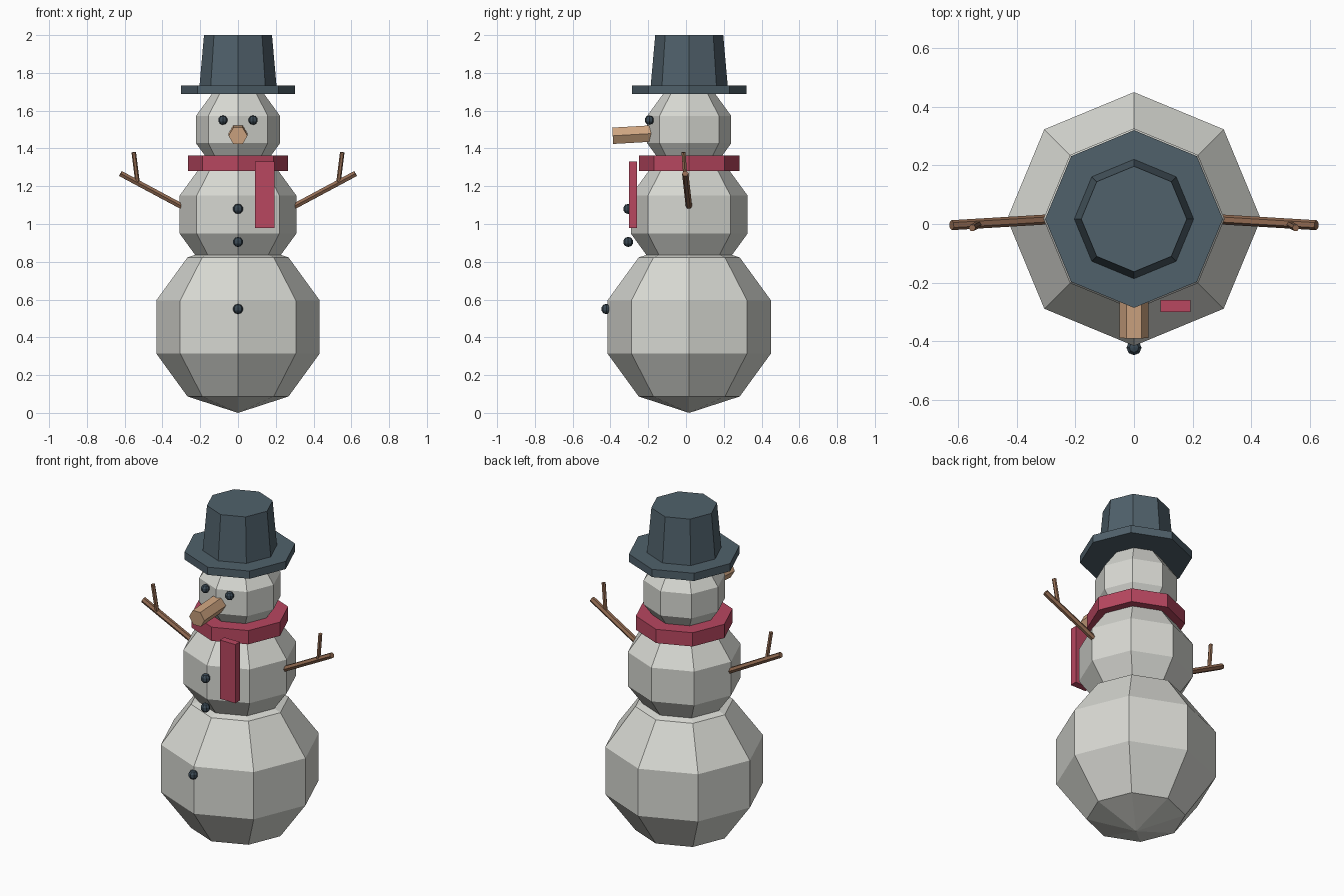
import bpy
import bmesh
from mathutils import Matrix, Vector

cube = bpy.data.objects.get("Cube")
if cube:
    bpy.data.objects.remove(cube, do_unlink=True)

AXIS_Y = 0.017  # depth of the body's central axis


def material(name, srgb):
    linear = [(c / 255 / 12.92 if c < 11 else ((c / 255 + 0.055) / 1.055) ** 2.4) for c in srgb]
    mat = bpy.data.materials.new(name)
    mat.use_nodes = True
    mat.diffuse_color = (*linear, 1)
    bsdf = next(n for n in mat.node_tree.nodes if n.type == 'BSDF_PRINCIPLED')
    bsdf.inputs["Base Color"].default_value = (*linear, 1)
    return mat


snow = material("snow white", (216, 217, 211))
slate = material("slate blue", (80, 97, 107))
coal = material("dark coal", (60, 75, 86))
red = material("scarf red", (184, 71, 96))
wood = material("twig brown", (146, 107, 82))
tan = material("nose tan", (206, 164, 128))


def add(name, bm, mat):
    mesh = bpy.data.meshes.new(name)
    bm.to_mesh(mesh)
    bm.free()
    mesh.materials.append(mat)
    obj = bpy.data.objects.new(name, mesh)
    bpy.context.collection.objects.link(obj)
    return obj


def ball(name, center, radius, mat):
    bm = bmesh.new()
    bmesh.ops.create_uvsphere(bm, u_segments=8, v_segments=5, radius=radius,
                              matrix=Matrix.Translation(center))
    add(name, bm, mat)


def rod(name, start, end, r1, r2, sides, mat):
    """Capped, optionally tapered prism running from start to end."""
    start, end = Vector(start), Vector(end)
    axis = end - start
    turn = Matrix() if axis.xy.length < 1e-6 else axis.to_track_quat('Z', 'X').to_matrix().to_4x4()
    bm = bmesh.new()
    bmesh.ops.create_cone(bm, cap_ends=True, segments=sides, radius1=r1, radius2=r2,
                          depth=axis.length,
                          matrix=Matrix.Translation((start + end) / 2) @ turn)
    add(name, bm, mat)


def disc(name, bottom, top, r1, r2, mat):
    rod(name, (0, AXIS_Y, bottom), (0, AXIS_Y, top), r1, r2, 8, mat)


# Three stacked snowballs
for name, z, radius in (("lower_body", 0.455, 0.455), ("upper_body", 1.05, 0.325),
                        ("head", 1.5, 0.234)):
    ball(name, (0, AXIS_Y, z), radius, snow)

# Hat
disc("hat_brim", 1.688, 1.734, 0.303, 0.303, slate)
disc("hat_crown", 1.73, 2.0, 0.204, 0.18, slate)

# Scarf ring and hanging end
disc("scarf", 1.28, 1.362, 0.265, 0.265, red)
bm = bmesh.new()
bmesh.ops.create_cube(bm, size=1, matrix=Matrix.Translation((0.142, -0.28, 1.155))
                      @ Matrix.Diagonal((0.102, 0.042, 0.35, 1)))
add("scarf_end", bm, red)

# Nose, tipped slightly downward
rod("nose", (0, -0.13, 1.482), (0, -0.388, 1.467), 0.05, 0.05, 6, tan)

# Buttons
for name, y, z in (("top_button", -0.306, 1.08), ("middle_button", -0.306, 0.905),
                   ("bottom_button", -0.422, 0.55)):
    ball(name, (0, y, z), 0.027, coal)

# Eyes and twig arms on both sides
for side, label in ((1, "left"), (-1, "right")):
    ball(label + "_eye", (side * 0.08, -0.194, 1.55), 0.025, coal)
    rod(label + "_arm", (side * 0.22, 0.02, 1.052), (side * 0.622, -0.004, 1.267),
        0.017, 0.017, 6, wood)
    rod(label + "_twig", (side * 0.532, -0.002, 1.222), (side * 0.552, -0.013, 1.38),
        0.012, 0.012, 6, wood)
